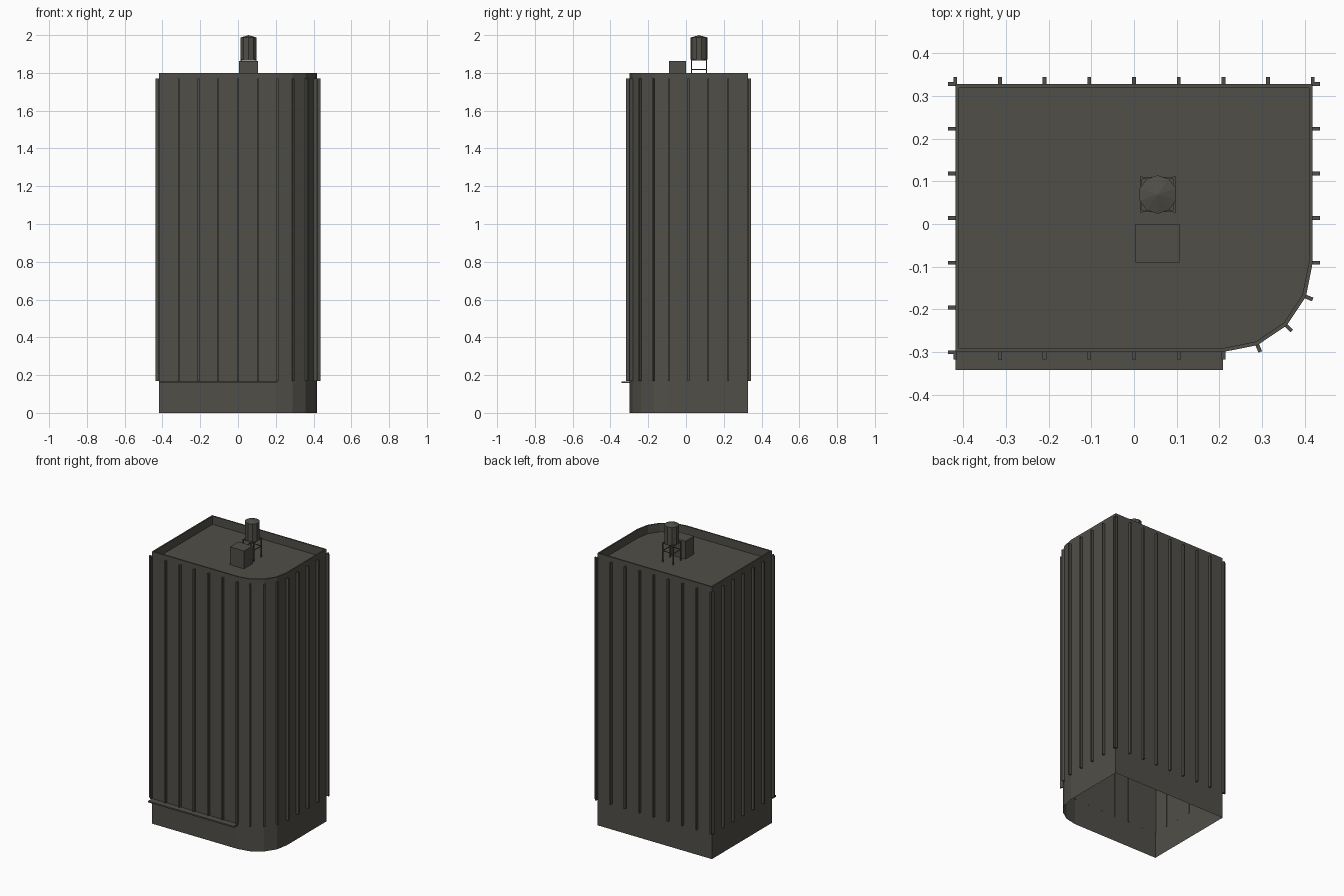
import bpy, bmesh, math
from mathutils import Matrix, Vector

if "Cube" in bpy.data.objects:
    bpy.data.objects.remove(bpy.data.objects["Cube"])

W, BACK, FRONT = 0.419, 0.328, -0.30      # wall positions
R = 0.21                                  # rounded corner radius
CX, CY = W - R, FRONT + R                 # rounded corner centre
FIN_D, FIN_W = 0.0172, 0.009
FIN_Z0, FIN_Z1 = 0.17, 1.77

mat = bpy.data.materials.new("dark_grey")
mat.diffuse_color = (0.08, 0.077, 0.065, 1)
mat.use_nodes = True
mat.node_tree.nodes["Principled BSDF"].inputs["Base Color"].default_value = mat.diffuse_color


def finish(bm, name, recalc=True):
    if recalc:
        bmesh.ops.recalc_face_normals(bm, faces=bm.faces[:])
    me = bpy.data.meshes.new(name)
    bm.to_mesh(me)
    bm.free()
    me.materials.append(mat)
    ob = bpy.data.objects.new(name, me)
    bpy.context.collection.objects.link(ob)
    return ob


def add_box(bm, lo, hi, xf=Matrix()):
    lo, hi = Vector(lo), Vector(hi)
    m = xf @ Matrix.Translation((lo + hi) / 2) @ Matrix.Diagonal((*(hi - lo), 1))
    bmesh.ops.create_cube(bm, size=1, matrix=m)


def outline(t):
    """Plan of the tower, inset by t, counter-clockwise."""
    pts = [(W - t, BACK - t), (-W + t, BACK - t), (-W + t, FRONT + t)]
    for i in range(5):
        a = math.radians(-90 + 22.5 * i)
        pts.append((CX + (R - t) * math.cos(a), CY + (R - t) * math.sin(a)))
    return pts


# Tower shell: open base, walls, parapet and sunken roof
bm = bmesh.new()
rings = [[bm.verts.new((x, y, z)) for x, y in outline(t)]
         for t, z in ((0, 0), (0, 1.80), (0.009, 1.80), (0.009, 1.745))]
for a, b in zip(rings, rings[1:]):
    for i in range(len(a)):
        j = (i + 1) % len(a)
        bm.faces.new((a[i], a[j], b[j], b[i]))
bm.faces.new(rings[-1])
finish(bm, "tower_shell", recalc=False)


# Vertical fins on each wall and around the rounded corner
def fins(name, places):
    bm = bmesh.new()
    for x, y, deg in places:
        xf = Matrix.Translation((x, y, 0)) @ Matrix.Rotation(math.radians(deg), 4, 'Z')
        add_box(bm, (-0.002, -FIN_W / 2, FIN_Z0), (FIN_D, FIN_W / 2, FIN_Z1), xf)
    finish(bm, name)


S = 2 * W / 8
fins("back_fins", [(-W + S * i, BACK, 90) for i in range(9)])
fins("front_fins", [(-W + S * i, FRONT, -90) for i in range(7)])
fins("left_fins", [(-W, BACK - S * i, 180) for i in range(7)])
fins("right_fins", [(W, BACK - S * i, 0) for i in range(5)])
fins("corner_fins", [(CX + R * math.cos(math.radians(d)),
                      CY + R * math.sin(math.radians(d)), d)
                     for d in (-22.5, -45, -67.5)])

# Canopy ledge above the ground floor
bm = bmesh.new()
add_box(bm, (-W, -0.342, 0.157), (CX, FRONT, 0.166))
finish(bm, "entrance_canopy")

# Rooftop stair hut
bm = bmesh.new()
add_box(bm, (0.004, -0.09, 1.745), (0.107, 0.0, 1.863))
finish(bm, "roof_hut")

# Water tank with shallow cone lid
TX, TY, TR = 0.056, 0.069, 0.045
bm = bmesh.new()
bmesh.ops.create_cone(bm, cap_ends=True, segments=10, radius1=TR, radius2=TR,
                      depth=0.117, matrix=Matrix.Translation((TX, TY, 1.9285)))
top = max(bm.faces, key=lambda f: f.calc_center_median().z)
bmesh.ops.poke(bm, faces=[top])
max(bm.verts, key=lambda v: len(v.link_faces)).co.z = 2.0
finish(bm, "water_tank")

# Tank stand: four legs and ring of braces
H, L = 0.039, 0.003
bm = bmesh.new()
for sx in (-1, 1):
    for sy in (-1, 1):
        x, y = TX + sx * H, TY + sy * H
        add_box(bm, (x - L, y - L, 1.745), (x + L, y + L, 1.872))
for s in (-1, 1):
    for z in (1.818, 1.868):
        add_box(bm, (TX - H, TY + s * H - 0.002, z - 0.002), (TX + H, TY + s * H + 0.002, z + 0.002))
        add_box(bm, (TX + s * H - 0.002, TY - H, z - 0.002), (TX + s * H + 0.002, TY + H, z + 0.002))
finish(bm, "tank_stand")
